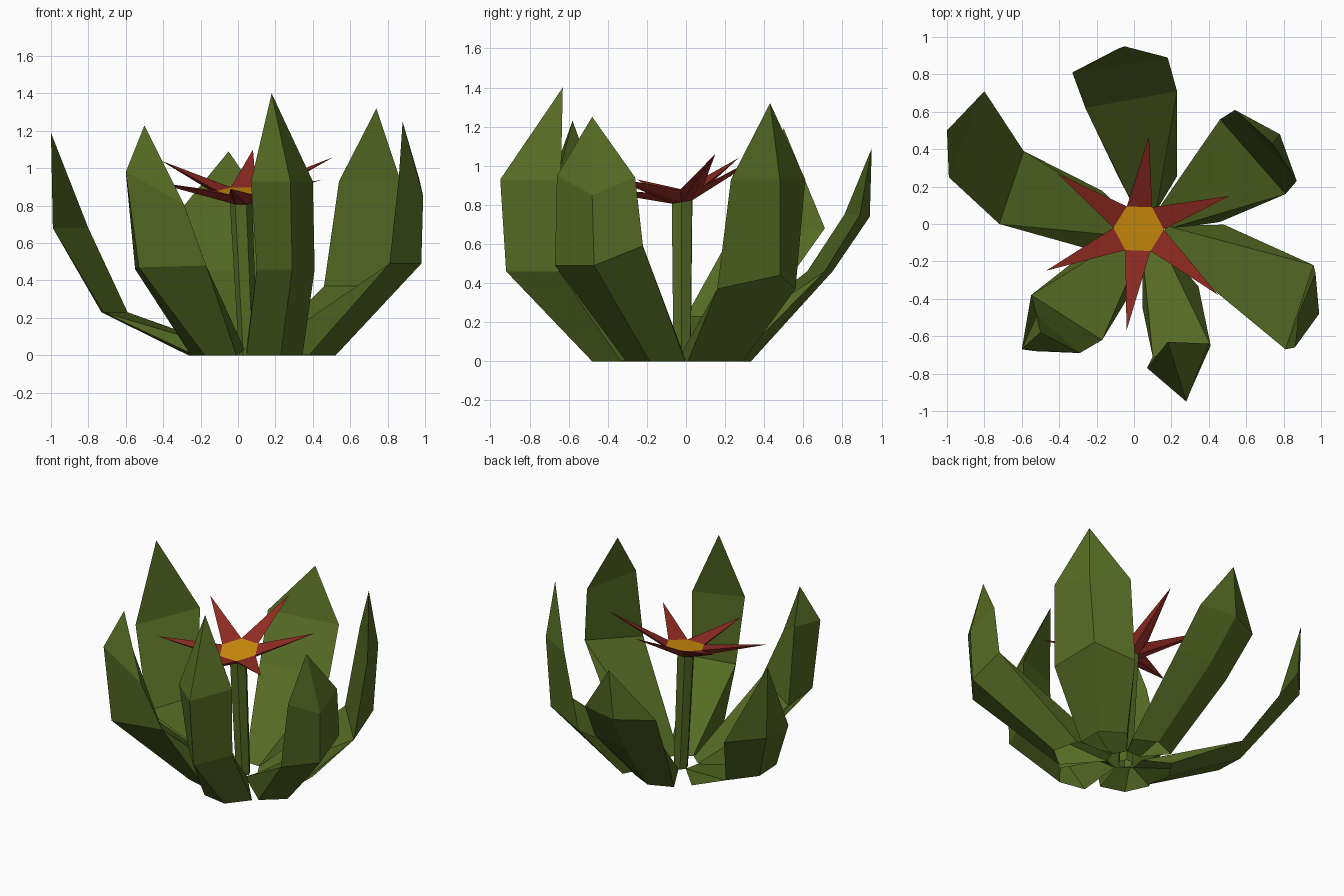
import bpy
import bmesh
import math
from mathutils import Vector

cube = bpy.data.objects.get("Cube")
if cube:
    bpy.data.objects.remove(cube)


def material(name, rgb):
    mat = bpy.data.materials.new(name)
    mat.use_nodes = True
    mat.diffuse_color = (*rgb, 1)
    mat.node_tree.nodes["Principled BSDF"].inputs["Base Color"].default_value = (*rgb, 1)
    return mat


GREEN = material("leaf green", (0.09, 0.145, 0.017))
RED = material("petal red", (0.29, 0.025, 0.017))
ORANGE = material("centre orange", (0.64, 0.28, 0.004))
ROOT = Vector((0.06, -0.03, 0))


def finish(name, bm, *mats):
    bmesh.ops.recalc_face_normals(bm, faces=bm.faces[:])
    mesh = bpy.data.meshes.new(name)
    bm.to_mesh(mesh)
    bm.free()
    for mat in mats:
        mesh.materials.append(mat)
    obj = bpy.data.objects.new(name, mesh)
    bpy.context.collection.objects.link(obj)


def loft(bm, rings):
    """Join matching closed rings of vertices with quads."""
    for low, high in zip(rings, rings[1:]):
        n = len(low)
        for i in range(n):
            j = (i + 1) % n
            bm.faces.new((low[i], low[j], high[j], high[i]))


def leaf(name, tip, shoulder, bend, heel):
    """Keeled leaf; shoulder and bend are left edge, keel and right edge points."""
    bm = bmesh.new()
    heel = Vector((*heel, 0))
    out = (heel - ROOT).normalized()
    side = out.cross(Vector((0, 0, 1)))
    if side.dot(Vector(bend[0]) - Vector(bend[2])) < 0:
        side.negate()
    start = ROOT + out * 0.1 + Vector((0, 0, 0.03))

    # Hollow foot, open below, rising to the bend
    foot = [heel + side * 0.16, ROOT + (heel - ROOT) * 1.25, heel - side * 0.16]
    foot_l, keel, foot_r = [bm.verts.new(p) for p in foot]
    start_l, start_r = [bm.verts.new(start + side * w) for w in (0.055, -0.055)]
    bend_l, bend_k, bend_r = mid = [bm.verts.new(p) for p in bend]
    for face in ((start_l, start_r, bend_r, bend_l),
                 (start_l, bend_l, foot_l),
                 (start_r, bend_r, foot_r),
                 (foot_l, keel, bend_k, bend_l),
                 (keel, foot_r, bend_r, bend_k)):
        bm.faces.new(face)

    # Blade and pointed tip
    top = [bm.verts.new(p) for p in shoulder]
    loft(bm, [mid, top])
    end = bm.verts.new(tip)
    for i in range(3):
        bm.faces.new((top[i], top[(i + 1) % 3], end))
    finish(name, bm, GREEN)


# Leaves around the root
leaf("back_leaf", (-0.05, 0.95, 1.09),
     ((-0.33, 0.81, 0.75), (-0.08, 0.94, 0.74), (0.18, 0.89, 0.75)),
     ((-0.26, 0.62, 0.46), (-0.03, 0.75, 0.46), (0.23, 0.71, 0.46)), (0.07, 0.26))
leaf("back_right_leaf", (-1, 0.5, 1.19),
     ((-0.99, 0.25, 0.68), (-0.99, 0.5, 0.68), (-0.8, 0.71, 0.68)),
     ((-0.72, 0, 0.23), (-0.73, 0.21, 0.23), (-0.59, 0.39, 0.23)), (-0.2, 0.02))
leaf("front_right_leaf", (-0.5, -0.58, 1.23),
     ((-0.52, -0.49, 0.98), (-0.6, -0.67, 0.98), (-0.29, -0.69, 0.81)),
     ((-0.55, -0.38, 0.46), (-0.53, -0.68, 0.47), (-0.17, -0.62, 0.48)), (-0.13, -0.25))
leaf("front_leaf", (0.18, -0.63, 1.4),
     ((0.07, -0.77, 0.93), (0.28, -0.95, 0.93), (0.4, -0.64, 0.93)),
     ((0.1, -0.71, 0.46), (0.29, -0.92, 0.46), (0.41, -0.65, 0.46)), (0.195, -0.39))
leaf("back_left_leaf", (0.74, 0.43, 1.32),
     ((0.54, 0.61, 0.93), (0.78, 0.48, 0.93), (0.87, 0.23, 0.93)),
     ((0.46, 0.56, 0.37), (0.74, 0.48, 0.44), (0.81, 0.16, 0.37)), (0.38, 0.15))
leaf("front_left_leaf", (0.88, -0.48, 1.25),
     ((0.97, -0.26, 0.94), (0.99, -0.48, 0.85), (0.86, -0.66, 0.95)),
     ((0.96, -0.22, 0.59), (0.98, -0.47, 0.49), (0.81, -0.67, 0.49)), (0.43, -0.155))


def hexagon(bm, centre, radius, tilt=0):
    ring = []
    for i in range(6):
        a = math.radians(60 * i - 2)
        y = radius * math.sin(a)
        ring.append(bm.verts.new(Vector(centre) + Vector((radius * math.cos(a), y, y * tilt))))
    return ring


# Six-sided stem, leaning slightly, open below
bm = bmesh.new()
loft(bm, [hexagon(bm, (0.055, -0.02, 0), 0.05), hexagon(bm, (0.015, -0.02, 0.84), 0.06)])
finish("stem", bm, GREEN)

# Flower: cup with one pointed petal on each side of the disc
bm = bmesh.new()
lower = hexagon(bm, (0.02, -0.02, 0.815), 0.06, 0.17)
upper = hexagon(bm, (0.025, -0.025, 0.878), 0.135, 0.17)
bm.faces.new(lower)
disc = bm.faces.new(upper)
disc.material_index = 1
tips = [(0.51, 0.15, 1.06), (0.08, 0.47, 1.1), (-0.41, 0.27, 1.04),
        (-0.47, -0.25, 0.93), (-0.04, -0.57, 0.89), (0.45, -0.38, 0.94)]
for i, tip in enumerate(tips):
    j = (i + 1) % 6
    ring = [upper[i], upper[j], lower[j], lower[i]]
    point = bm.verts.new(tip)
    for k in range(4):
        bm.faces.new((ring[k], ring[(k + 1) % 4], point))
finish("flower", bm, RED, ORANGE)
